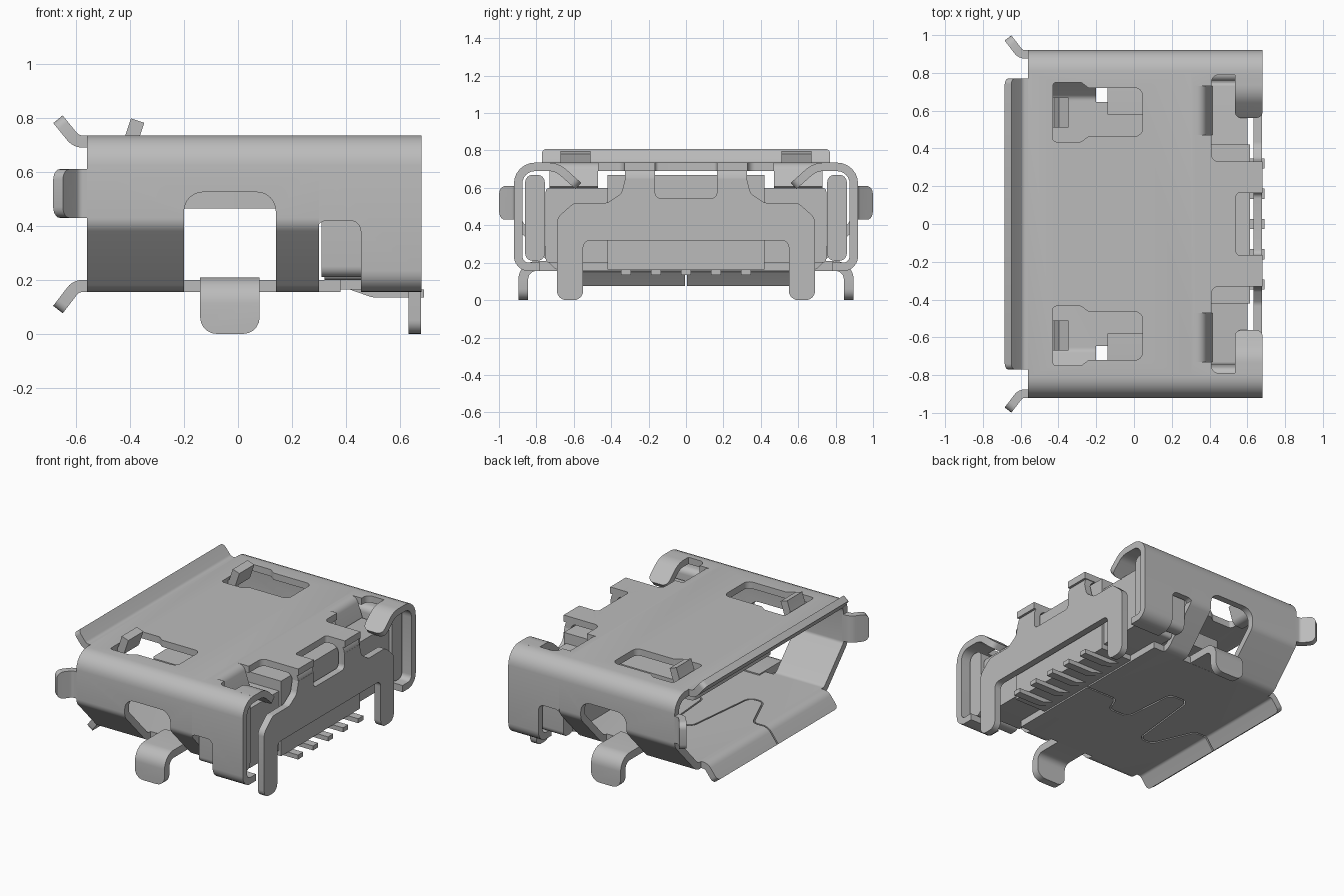
import bpy, bmesh, math
from mathutils import Vector

if "Cube" in bpy.data.objects:
    bpy.data.objects.remove(bpy.data.objects["Cube"])

metal = bpy.data.materials.new("light_grey_metal")
metal.use_nodes = True
GREY = (0.5, 0.5, 0.5, 1)
metal.diffuse_color = GREY
metal.node_tree.nodes["Principled BSDF"].inputs["Base Color"].default_value = GREY


def to3d(axis, p, w):
    """Place a 2D point in the plane across the axis, at distance w along it."""
    return {"x": (w, p[0], p[1]), "y": (p[0], w, p[1]), "z": (p[0], p[1], w)}[axis]


def fillet(pts, r, closed, steps=6):
    """Round the corners of a polyline; a third number overrides the radius."""
    out, n = [], len(pts)
    for i, q in enumerate(pts):
        p = Vector(q[:2])
        rad = q[2] if len(q) > 2 else r
        if rad == 0 or (not closed and i in (0, n - 1)):
            out.append(p)
            continue
        a, b = Vector(pts[i - 1][:2]) - p, Vector(pts[(i + 1) % n][:2]) - p
        half = (math.pi - a.angle(b)) / 2
        if half < 0.01:
            out.append(p)
            continue
        d = min(rad * math.tan(half), a.length * 0.49, b.length * 0.49)
        a, b, w = p + a.normalized() * d, p + b.normalized() * d, math.cos(half)
        for k in range(steps + 1):
            t = k / steps
            c = (1 - t) ** 2, 2 * w * t * (1 - t), t * t
            out.append((a * c[0] + p * c[1] + b * c[2]) / sum(c))
    return out


def finish(name, bm):
    bmesh.ops.recalc_face_normals(bm, faces=bm.faces)
    me = bpy.data.meshes.new(name)
    bm.to_mesh(me)
    bm.free()
    ob = bpy.data.objects.new(name, me)
    bpy.context.collection.objects.link(ob)
    me.materials.append(metal)
    return ob


def ribbon(name, pts, axis, a, b, t=0.045, r=0.06, closed=False, round_end=0):
    """Bent sheet: a 2D path thickened by t and extruded along the axis."""
    path = fillet(pts, r, closed)
    n, bm, rows = len(path), bmesh.new(), []
    for i, p in enumerate(path):
        prev = path[i - 1] if closed or i else p
        nxt = path[(i + 1) % n] if closed or i < n - 1 else p
        d1, d2 = (p - prev).normalized(), (nxt - p).normalized()
        d = (d1 + d2).normalized()
        cosine = max(0.5, d.dot(d1 if d1.length else d2))
        off = Vector((-d.y, d.x)) * (t / 2 / cosine)
        rows.append([bm.verts.new(to3d(axis, q, w))
                     for q, w in ((p + off, a), (p - off, a), (p - off, b), (p + off, b))])
    for i in range(n if closed else n - 1):
        u, v = rows[i], rows[(i + 1) % n]
        for k in range(4):
            m = (k + 1) % 4
            bm.faces.new((u[k], u[m], v[m], v[k]))
    if not closed:
        bm.faces.new(rows[0])
        bm.faces.new(rows[-1])
    if round_end:
        e = rows[-1]
        edges = [bm.edges.get((e[0], e[1])), bm.edges.get((e[2], e[3]))]
        bmesh.ops.bevel(bm, geom=edges, offset=round_end, segments=5, profile=0.5, affect="EDGES")
    return finish(name, bm)


def plate(name, pts, axis, a, b, r=0.0):
    """Flat block: a rounded 2D outline extruded along the axis."""
    path, bm = fillet(pts, r, True), bmesh.new()
    lo = [bm.verts.new(to3d(axis, p, a)) for p in path]
    hi = [bm.verts.new(to3d(axis, p, b)) for p in path]
    bm.faces.new(lo)
    bm.faces.new(hi)
    for i in range(len(path)):
        j = (i + 1) % len(path)
        bm.faces.new((lo[i], lo[j], hi[j], hi[i]))
    return finish(name, bm)


def rect(u0, u1, v0, v1):
    return [(u0, v0), (u1, v0), (u1, v1), (u0, v1)]


def mirrored(half):
    """Complete an outline or path from its positive half."""
    return half + [(-p[0],) + tuple(p[1:]) for p in reversed(half)]


def cut(targets, cutter):
    for ob in targets:
        mod = ob.modifiers.new("cut", "BOOLEAN")
        mod.operation, mod.solver, mod.object = "DIFFERENCE", "EXACT", cutter
        bpy.context.view_layer.objects.active = ob
        bpy.ops.object.modifier_apply(modifier=mod.name)
    bpy.data.objects.remove(cutter)


# Shell: tapered mouth section and open-bottomed rear section
mouth = ribbon("shell_mouth", mirrored([(0.68, 0.1775, 0.06), (0.8975, 0.41, 0.05), (0.8975, 0.7125, 0.09)]),
               "x", -0.56, 0.30, closed=True)
rear = ribbon("shell_rear", mirrored([(0.78, 0.1775), (0.8975, 0.1775, 0.07), (0.8975, 0.7125, 0.09)]),
              "x", 0.30, 0.68)
floor_end = plate("floor_end", rect(0.30, 0.38, -0.65, 0.65), "z", 0.155, 0.20)

# Flared lips round the mouth
ribbon("top_lip", [(-0.55, 0.7125), (-0.60, 0.7125), (-0.667, 0.795)], "y", -0.77, 0.77, round_end=0.03)
bottom_lip = ribbon("bottom_lip", [(-0.55, 0.1775), (-0.60, 0.1775), (-0.667, 0.09)],
                    "y", -0.64, 0.64, round_end=0.03)

# Openings in the shell
cut([rear], plate("notch_cutter", rect(0.29, 0.455, 0.10, 0.42), "y", -1, 1, 0.04))
cut([rear], plate("back_edge_cutter", rect(0.54, 0.75, -0.165, 0.165), "z", 0.6, 0.8, 0.02))

for s, side in ((1, "back"), (-1, "front")):
    def span(lo, hi):
        return (min(s * lo, s * hi), max(s * lo, s * hi))

    def flip(pts, k):
        return [tuple(s * c if i == k else c for i, c in enumerate(p)) for p in pts]

    # Side window, latch slot and rear slot
    cut([mouth], plate("window_cutter", [(-0.20, 0.1), (0.14, 0.1), (0.14, 0.525, 0.07), (-0.20, 0.525, 0.07)],
                       "y", *span(0.645, 1.0)))
    cut([mouth], plate("latch_slot_cutter", flip([
        (-0.43, 0.435), (-0.28, 0.435), (-0.24, 0.465), (0.045, 0.465, 0.04),
        (0.045, 0.72, 0.04), (-0.24, 0.72), (-0.28, 0.75), (-0.43, 0.75)], 1), "z", 0.62, 0.8, 0.02))
    cut([rear], plate("rear_slot_cutter", flip(rect(0.41, 0.75, 0.33, 0.79), 1), "z", 0.62, 0.8, 0.04))
    cut([rear], plate("tab_slot_cutter", flip(rect(0.32, 0.45, 0.47, 0.73), 1), "z", 0.62, 0.8))

    # Side lip
    ribbon(side + "_side_lip", flip([(-0.55, 0.8975), (-0.60, 0.8975), (-0.667, 0.985)], 1),
           "z", 0.43, 0.61, round_end=0.04)
    # Mounting leg bent out of the floor
    ribbon(side + "_mounting_leg", flip([(0.58, 0.182), (0.87, 0.182), (0.87, 0.0)], 0),
           "x", -0.14, 0.08, t=0.052, r=0.07, round_end=0.06)
    # Latch, curled corner flap and bent-down tab
    ribbon(side + "_latch", [(-0.46, 0.69), (-0.405, 0.69), (-0.372, 0.79)],
           "y", *span(0.51, 0.67), t=0.052, r=0.02)
    ribbon(side + "_corner_flap", flip([(0.81, 0.7125), (0.69, 0.7125), (0.575, 0.61)], 0),
           "x", 0.535, 0.68, r=0.12, round_end=0.04)
    ribbon(side + "_inner_tab", [(0.31, 0.7125), (0.355, 0.7125), (0.395, 0.60)],
           "y", *span(0.47, 0.73), r=0.05)
    # Strap joining the top to the rear cover
    ribbon(side + "_cover_strap", [(0.50, 0.7125), (0.655, 0.7125), (0.655, 0.52)],
           "y", *span(0.165, 0.325), r=0.07)
    # Insulator cheek inside the rear of the shell
    plate(side + "_cheek", flip(rect(0.755, 0.86, 0.21, 0.67), 0), "x", 0.31, 0.62, 0.04)

# Interlocking seam along the floor
cut([mouth, floor_end, bottom_lip], ribbon("seam_cutter", [
    (-0.75, 0), (-0.50, 0), (-0.38, -0.28), (-0.28, -0.28), (-0.22, 0.26), (-0.08, 0.26),
    (-0.05, -0.12), (0.10, -0.12), (0.15, 0), (0.45, 0)], "z", 0.03, 0.30, t=0.01, r=0.05))

# Rear cover with its two legs
plate("rear_cover", mirrored([
    (0.165, 0.545, 0.03), (0.165, 0.65, 0), (0.325, 0.65, 0), (0.345, 0.57, 0.05), (0.42, 0.52, 0.05),
    (0.60, 0.52, 0.06), (0.69, 0.44, 0.06), (0.69, 0.0, 0.05), (0.55, 0.0, 0.05), (0.55, 0.32, 0.04)]),
    "x", 0.632, 0.678)

# Insulator body and contact tongue
plate("insulator_body", rect(-0.75, 0.75, 0.20, 0.60), "x", 0.32, 0.60, 0.02)
plate("insulator_core", rect(-0.42, 0.42, 0.165, 0.67), "x", 0.34, 0.615)
plate("contact_tongue", rect(-0.35, 0.34, -0.42, 0.42), "z", 0.465, 0.57, 0.03)

# Five contact pins
for i in range(-2, 3):
    ribbon("contact_pin_%d" % (i + 3), [(0.40, 0.185), (0.50, 0.15), (0.69, 0.15)],
           "y", i * 0.16 - 0.027, i * 0.16 + 0.027, t=0.03, r=0.05)

# Smooth bends, crisp edges
bpy.ops.object.select_all(action="DESELECT")
for ob in bpy.context.scene.objects:
    if ob.type == "MESH":
        ob.select_set(True)
        bpy.context.view_layer.objects.active = ob
bpy.ops.object.shade_smooth_by_angle(angle=math.radians(30))
